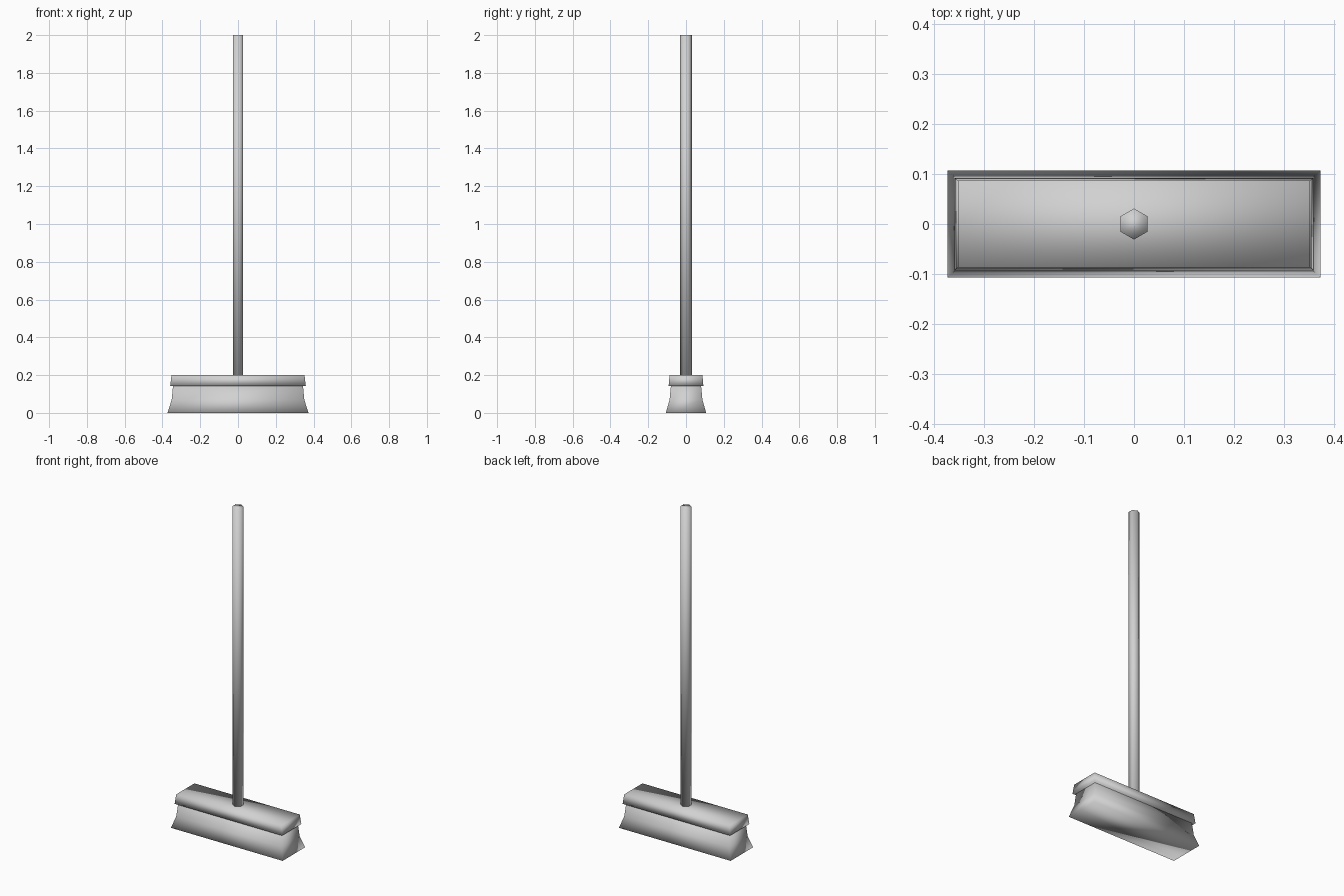
import bpy
import bmesh
import math

if "Cube" in bpy.data.objects:
    bpy.data.objects.remove(bpy.data.objects["Cube"], do_unlink=True)

# Single plain grey
grey = bpy.data.materials.new("plain_grey")
grey.use_nodes = True
colour = (0.64, 0.64, 0.64, 1)
grey.diffuse_color = colour
grey.node_tree.nodes["Principled BSDF"].inputs["Base Color"].default_value = colour


def loft(name, rings):
    """Skin a stack of point rings, close both ends and shade smooth."""
    bm = bmesh.new()
    loops = [[bm.verts.new(p) for p in ring] for ring in rings]
    for low, high in zip(loops, loops[1:]):
        n = len(low)
        for i in range(n):
            j = (i + 1) % n
            bm.faces.new((low[i], low[j], high[j], high[i]))
    bm.faces.new(reversed(loops[0]))
    bm.faces.new(loops[-1])
    bmesh.ops.recalc_face_normals(bm, faces=bm.faces)
    mesh = bpy.data.meshes.new(name)
    bm.to_mesh(mesh)
    bm.free()
    mesh.materials.append(grey)
    for face in mesh.polygons:
        face.use_smooth = True
    obj = bpy.data.objects.new(name, mesh)
    bpy.context.collection.objects.link(obj)
    return obj


def rectangle(z, x, y):
    return [(-x, -y, z), (x, -y, z), (x, y, z), (-x, y, z)]


def hexagon(z, radius):
    angles = [math.pi / 2 + i * math.pi / 3 for i in range(6)]
    return [(radius * math.cos(a), radius * math.sin(a), z) for a in angles]


# Bristle block flaring out towards the floor
loft("bristles", [rectangle(0, 0.373, 0.107),
                  rectangle(0.07, 0.351, 0.087),
                  rectangle(0.143, 0.344, 0.08)])

# Wooden head, slightly narrower at the top
loft("brush_head", [rectangle(0.143, 0.359, 0.092),
                    rectangle(0.2, 0.352, 0.087)])

# Six-sided handle
loft("handle", [hexagon(0.2, 0.031), hexagon(2, 0.031)])
